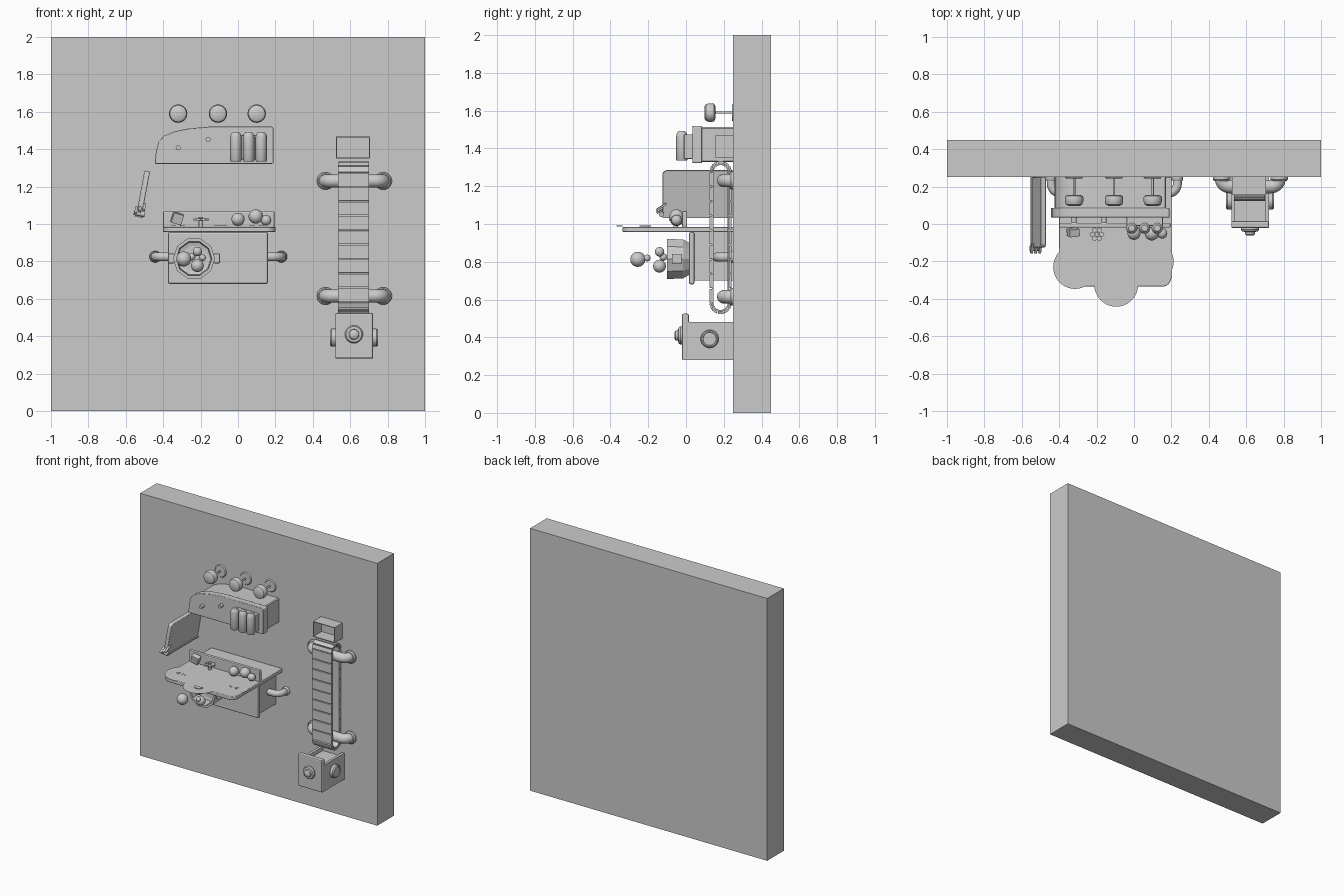
import bpy, bmesh, math
from mathutils import Vector, Matrix

if "Cube" in bpy.data.objects:
    bpy.data.objects.remove(bpy.data.objects["Cube"])


def finish(name, bm, bevel=0.0, smooth=False):
    bmesh.ops.recalc_face_normals(bm, faces=bm.faces)
    me = bpy.data.meshes.new(name)
    bm.to_mesh(me)
    bm.free()
    ob = bpy.data.objects.new(name, me)
    bpy.context.collection.objects.link(ob)
    bpy.ops.object.select_all(action='DESELECT')
    ob.select_set(True)
    bpy.context.view_layer.objects.active = ob
    if bevel:
        m = ob.modifiers.new("bevel", 'BEVEL')
        m.width, m.segments = bevel, 2
    if smooth:
        bpy.ops.object.shade_smooth_by_angle(angle=math.radians(35))
    return ob


def box(name, x, y, z, bevel=0.0):
    bm = bmesh.new()
    bmesh.ops.create_cube(bm, size=1)
    for v in bm.verts:
        v.co = Vector([(r[0] + r[1]) / 2 + c * (r[1] - r[0]) for r, c in zip((x, y, z), v.co)])
    return finish(name, bm, bevel)


def prism(name, pts, axis, a, b, bevel=0.0):
    """Extrude a 2D outline along an axis; 'x' takes (y,z), 'y' takes (x,z), 'z' takes (x,y)."""
    i = 'xyz'.index(axis)
    def place(p, d):
        c = list(p)
        c.insert(i, d)
        return c
    bm = bmesh.new()
    face = bm.faces.new([bm.verts.new(place(p, a)) for p in pts])
    ext = bmesh.ops.extrude_face_region(bm, geom=[face])
    shift = Vector(place((0, 0), b - a))
    bmesh.ops.translate(bm, vec=shift, verts=[g for g in ext['geom'] if isinstance(g, bmesh.types.BMVert)])
    return finish(name, bm, bevel, True)


def lathe(name, origin, axis, profile, n=28, smooth=True):
    """Revolve (radius, distance) points around an axis."""
    bm = bmesh.new()
    rot = Vector((0, 0, 1)).rotation_difference(Vector(axis)).to_matrix()
    rings = []
    for r, d in profile:
        rings.append([bm.verts.new(rot @ Vector((r * math.cos(2 * math.pi * k / n), r * math.sin(2 * math.pi * k / n), d))
                                   + Vector(origin)) for k in range(n)])
    for A, B in zip(rings, rings[1:]):
        for k in range(n):
            bm.faces.new((A[k], A[(k + 1) % n], B[(k + 1) % n], B[k]))
    bm.faces.new(rings[0])
    bm.faces.new(rings[-1])
    return finish(name, bm, 0, smooth)


def ball(name, c, r):
    bm = bmesh.new()
    bmesh.ops.create_uvsphere(bm, u_segments=24, v_segments=14, radius=r, matrix=Matrix.Translation(c))
    return finish(name, bm, 0, True)


def arc(cx, cy, r, a0, a1, n=8):
    return [(cx + r * math.cos(math.radians(a0 + (a1 - a0) * k / n)),
             cy + r * math.sin(math.radians(a0 + (a1 - a0) * k / n))) for k in range(n + 1)]


def wall_pipe(name, x0, x1, y, z, r, bend):
    """U-shaped pipe from the wall, through a part, back to the wall."""
    path = [(x0, WALL)] + arc(x0 + bend, y + bend, bend, 180, 270) + arc(x1 - bend, y + bend, bend, -90, 0) + [(x1, WALL)]
    cu = bpy.data.curves.new(name, 'CURVE')
    cu.dimensions, cu.bevel_depth, cu.bevel_resolution = '3D', r, 5
    sp = cu.splines.new('POLY')
    sp.points.add(len(path) - 1)
    for p, (px, py) in zip(sp.points, path):
        p.co = (px, py, z, 1)
    ob = bpy.data.objects.new(name, cu)
    bpy.context.collection.objects.link(ob)
    for x in (x0, x1):
        lathe(name + "_flange", (x, WALL, z), (0, -1, 0), [(r * 1.3, 0), (r * 1.3, .012), (r * 1.1, .02)])


WALL = 0.25
box("wall_slab", (-1, 1), (WALL, .45), (0, 2))

# wall knobs
for x in (-.32, -.107, .1):
    lathe("knob", (x, .155, 1.59), (0, -1, 0), [(.035, 0), (.046, .006), (.049, .015), (.049, .035), (.044, .05), (.03, .058)])
    lathe("knob_stem", (x, WALL, 1.59), (0, -1, 0), [(.006, 0), (.006, .1)], 12)
    lathe("knob_plate", (x, WALL, 1.59), (0, -1, 0), [(.048, 0), (.042, .007)])

# upper cabinet with curved front panel
outline = [(-.445, 1.322), (.185, 1.322), (.19, 1.327), (.19, 1.513), (.183, 1.52), (-.16, 1.52), (-.26, 1.511),
           (-.34, 1.495), (-.395, 1.472), (-.425, 1.44), (-.438, 1.39)]
prism("cabinet_panel", outline, 'y', .035, .085, .005)
inner = [(-.125 + (x + .125) * .94, 1.42 + (z - 1.42) * .93) for x, z in outline]
prism("cabinet_body", inner, 'y', .08, WALL)
for x, z in ((-.32, 1.407), (-.16, 1.453)):
    lathe("cabinet_peg", (x, .04, z), (0, -1, 0), [(.013, 0), (.013, .035)], 16)
box("bottle_holder", (-.04, .155), (-.01, .036), (1.345, 1.475), .005)
for x in (-.012, .057, .124):
    lathe("bottle", (x, -.022, 1.335), (0, 0, 1), [(.027, 0), (.03, .005), (.03, .13), (.026, .147), (.017, .157)])

# tilted side board with clip
pts = [(WALL, -.125), (WALL, .125)] + arc(-.1, .1, .025, 90, 180, 5) + [(-.125, -.125)]
board = prism("side_board", pts, 'x', -.015, .015, .004)
clip = [prism("board_rim", [(WALL, -.125), (WALL, -.113), (-.125, -.113), (-.125, -.125)], 'x', -.022, .022),
        lathe("board_clip", (-.03, -.13, -.105), (1, 0, 0), [(.014, 0), (.014, .06)], 16)]
for k in range(3):
    b = box("clip_finger", (-.028 + k * .02, -.014 + k * .02), (-.03, .03), (-.005, .005))
    b.data.transform(Matrix.Translation((0, -.13, -.09 + k * .012)) @ Matrix.Rotation(.6, 4, 'X'))
    clip.append(b)
for ob in [board] + clip:
    ob.location = (-.508, 0, 1.16)
    ob.rotation_euler.y = math.radians(10.5)

# table top, backboard and lower cabinet
top = [(-.4, WALL), (-.4, -.285)] + arc(-.35, -.285, .05, 180, 270) + arc(.15, -.285, .05, 270, 360) + [(.2, WALL)]
prism("table_top", top, 'z', .957, .985, .004)
box("backboard", (-.4, .195), (-.02, .006), (.98, 1.068), .006)
box("lower_cabinet", (-.36, .145), (.04, WALL), (.7, .96))
box("lower_cabinet_front", (-.375, .16), (.015, .045), (.68, .957), .01)
wall_pipe("cabinet_pipe", -.442, .232, .165, .825, .024, .05)

# flat plates on the table with simple bar marks
for x, y in ((-.315, -.23), (-.095, -.325), (.095, -.2), (-.11, -.09)):
    bm = bmesh.new()
    bmesh.ops.create_circle(bm, cap_ends=True, segments=40, radius=.117, matrix=Matrix.Translation((x, y, .988)))
    finish("plate", bm)
for cx, cy, s in ((-.32, -.23, -1), (.1, -.2, 1)):
    for side in (-1, 1):
        for t in (-1, 1):
            bar = box("plate_mark", (-.014, .014), (-.003, .003), (0, .003))
            bar.location = (cx + side * .024, cy + t * .006, .988)
            bar.rotation_euler.z = -side * t * s * -.5
prism("plate_half_mark", arc(-.095, -.335, .034, 180, 360, 12), 'z', .988, .993)

# things on the table
for x, z, r in ((0, 1.025, .035), (.095, 1.04, .038), (.15, 1.02, .028)):
    ball("table_ball", (x, -.05, z), r)
cube = box("table_cube", (-.028, .028), (-.02, .02), (-.028, .028), .002)
cube.location, cube.rotation_euler = (-.325, -.045, 1.03), (.2, .3, .15)
for k in range(6):
    a = k * math.pi / 3
    lathe("flower_petal", (-.198 + .026 * math.cos(a), -.055 + .026 * math.sin(a), 1.018), (0, 0, 1), [(.013, 0), (.013, .012)], 14)
lathe("flower_centre", (-.198, -.055, .985), (0, 0, 1), [(.012, 0), (.012, .053)], 14)

# faceted pot on the cabinet front, open forward, with loose balls
lathe("pot", (-.235, .015, .815), (0, -1, 0), [(.09, 0), (.108, .03), (.112, .115), (.095, .115), (.09, .035), (.07, .03)], 10, False)
for s in (-1, 1):
    box("pot_handle", (-.235 + s * .121 - .018, -.235 + s * .121 + .018), (-.075, -.02), (.79, .842), .006)
for x, y, z, r in ((-.29, -.255, .813, .04), (-.217, -.14, .777, .034), (-.217, -.14, .853, .025),
                   (-.19, -.205, .82, .018), (-.248, -.12, .825, .02)):
    ball("loose_ball", (x, y, z), r)

# belt: inner band and separate slats around a long loop
CX, CY, Z0, Z1 = .618, .183, .582, 1.275


def loop(r):
    return arc(CY, Z1, r, 0, 180, 14) + arc(CY, Z0, r, 180, 360, 14)


def band(name, r, t):
    bm = bmesh.new()
    rings = [[bm.verts.new((x, y, z)) for y, z in loop(rad)] for x, rad in
             ((.537, r), (.70, r), (.70, r - t), (.537, r - t))]
    n = len(rings[0])
    for j in range(4):
        A, B = rings[j], rings[(j + 1) % 4]
        for k in range(n):
            bm.faces.new((A[k], A[(k + 1) % n], B[(k + 1) % n], B[k]))
    finish(name, bm, 0, True)


band("belt_band", .045, .008)
R = .052
straight, half = Z1 - Z0, math.pi * R


def slat(kind, s, length):
    b = box("belt_slat", (CX - .083, CX + .083), (-.006, .006), (-length / 2, length / 2), .002)
    if kind == 'straight':
        for side in (-1, 1):
            c = b if side < 0 else b.copy()
            if side > 0:
                bpy.context.collection.objects.link(c)
            c.location = (0, CY + side * R, s)
    else:
        z, a = (Z1, s) if kind == 'top' else (Z0, -s)
        b.location = (0, CY + R * math.cos(a), z + R * math.sin(a))
        b.rotation_euler.x = a


for k in range(9):
    slat('straight', Z0 + straight * (k + .5) / 9, straight / 9 - .006)
for k in range(5):
    for kind in ('top', 'bottom'):
        slat(kind, math.pi * (k + .5) / 5, half / 5 - .003)
for z in (1.23, .615):
    wall_pipe("belt_pipe", .468, .776, .2, z, .036, .045)

# open hopper above the belt
for x in (.525, .701):
    box("hopper_side", (x, x + .005), (.155, WALL), (1.35, 1.468))
for z in (1.35, 1.463):
    box("hopper_plate", (.525, .706), (.155, WALL), (z, z + .005))

# collecting bin with taller front and three dials
box("bin_base", (.52, .722), (-.015, WALL), (.28, .30))
for x in (.52, .702):
    box("bin_side", (x, x + .02), (.01, WALL), (.28, .48))
box("bin_front", (.52, .722), (-.022, .015), (.28, .525), .008)
box("bin_filling", (.54, .702), (.01, WALL), (.3, .45))
dial = [(.046, -.005), (.048, .01), (.042, .02), (.028, .022), (.026, .035), (.015, .042)]
lathe("bin_front_dial", (.62, -.02, .41), (0, -1, 0), dial)
for s in (-1, 1):
    lathe("bin_side_dial", (.621 + s * .1, .125, .392), (s, 0, 0), [(.048, 0), (.048, .02), (.042, .028), (.036, .028), (.034, .024)])
